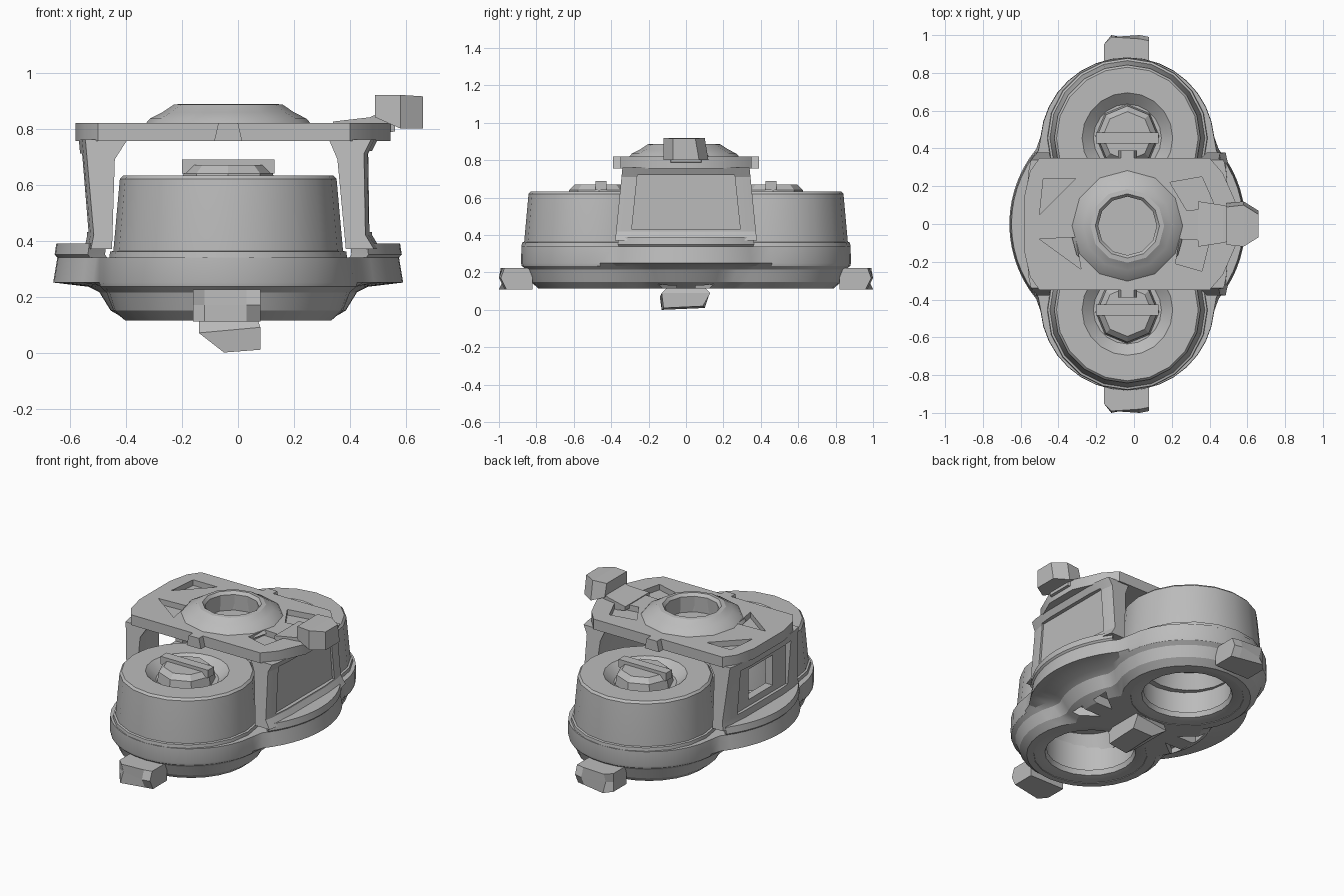
import bpy, bmesh
from math import sin, cos, pi, sqrt, radians

if "Cube" in bpy.data.objects:
    bpy.data.objects.remove(bpy.data.objects["Cube"])

grey = bpy.data.materials.new("plain grey")
grey.use_nodes = True
grey.diffuse_color = (0.5, 0.5, 0.5, 1)
grey.node_tree.nodes["Principled BSDF"].inputs["Base Color"].default_value = (0.5, 0.5, 0.5, 1)
CX = -0.035  # body axis


def loft(name, rings, closed=False, smooth=True):
    """Skin a stack of equal-length point rings; cap the ends or close the loop."""
    bm = bmesh.new()
    vs = [[bm.verts.new(p) for p in r] for r in rings]
    n = len(vs[0])
    pairs = list(zip(vs, vs[1:])) + ([(vs[-1], vs[0])] if closed else [])
    for a, b in pairs:
        for i in range(n):
            j = (i + 1) % n
            bm.faces.new((a[i], a[j], b[j], b[i]))
    if not closed:
        bm.faces.new(vs[0][::-1])
        bm.faces.new(vs[-1])
    bmesh.ops.recalc_face_normals(bm, faces=bm.faces)
    me = bpy.data.meshes.new(name)
    bm.to_mesh(me)
    bm.free()
    ob = bpy.data.objects.new(name, me)
    bpy.context.collection.objects.link(ob)
    me.materials.append(grey)
    if smooth:
        shade(ob)
    return ob


def shade(ob):
    bpy.ops.object.select_all(action="DESELECT")
    ob.select_set(True)
    bpy.context.view_layer.objects.active = ob
    bpy.ops.object.shade_smooth_by_angle(angle=radians(25))


def circle(r, z, y=0, n=20):
    return [(CX + r * cos(2 * pi * i / n), y + r * sin(2 * pi * i / n), z) for i in range(n)]


def lathe(name, profile, y=0, n=20, closed=False):
    return loft(name, [circle(r, z, y, n) for r, z in profile], closed)


def prism(name, pts, z0, z1):
    return loft(name, [[(x, y, z) for x, y in pts] for z in (z0, z1)], smooth=False)


def box(name, x0, x1, y0, y1, z0, z1):
    return prism(name, [(x0, y0), (x1, y0), (x1, y1), (x0, y1)], z0, z1)


def cut(ob, cutters):
    for c in cutters:
        m = ob.modifiers.new("cut", "BOOLEAN")
        m.operation, m.solver, m.object = "DIFFERENCE", "EXACT", c
    dg = bpy.context.evaluated_depsgraph_get()
    me = bpy.data.meshes.new_from_object(ob.evaluated_get(dg))
    ob.modifiers.clear()
    ob.data = me
    for c in cutters:
        bpy.data.objects.remove(c)
    shade(ob)


def outline(mid, end, z, n=64):
    """Union of a middle circle and two end circles, seen from the centre."""
    pts = []
    for i in range(n):
        a = 2 * pi * i / n
        d, s = abs(sin(a)) * 0.42, abs(cos(a)) * 0.42
        r = mid
        if s < end:
            r = max(r, d + sqrt(end * end - s * s))
        pts.append((CX + r * cos(a), r * sin(a), z))
    return pts


# Base housing: skirt and flange, with two wells and shallow pockets underneath
base = loft("base_housing", [outline(0.36, 0.37, 0.115), outline(0.42, 0.41, 0.15),
                             outline(0.46, 0.435, 0.215), outline(0.50, 0.458, 0.235),
                             outline(0.625, 0.462, 0.25), outline(0.61, 0.46, 0.34)])
cutters = [lathe("well_cutter", [(0.33, 0.10), (0.31, 0.15), (0.27, 0.16), (0.27, 0.36)], s * 0.43)
           for s in (-1, 1)]
for sx in (-1, 1):
    for sy in (-1, 1):
        tri = [(CX + sx * 0.24, sy * 0.05), (CX + sx * 0.38, sy * 0.05), (CX + sx * 0.37, sy * 0.15)]
        cutters.append(prism("pocket_cutter", tri, 0.05, 0.17))
cut(base, cutters)

for s, side in ((-1, "front"), (1, "back")):
    y = s * 0.455
    # Hollow drum with a dished top
    lathe(side + "_drum", [(0.01, 0.39), (0.22, 0.39), (0.26, 0.30), (0.41, 0.30),
                           (0.41, 0.365), (0.387, 0.62), (0.375, 0.633), (0.24, 0.633),
                           (0.18, 0.58), (0.01, 0.58)], y, 20)
    # Ridge around the foot of the drum
    lathe(side + "_drum_foot", [(0.39, 0.33), (0.425, 0.335), (0.422, 0.36), (0.39, 0.368)], y, 20, True)
    # Cap and slotted bar in the dish
    lathe(side + "_cap", [(0.17, 0.57), (0.16, 0.64), (0.13, 0.67)], y + s * 0.01, 8)
    box(side + "_cap_bar", -0.20, 0.13, y - 0.03, y + 0.03, 0.64, 0.69)
    # Rim lip around the well
    lathe(side + "_well_lip", [(0.25, 0.16), (0.26, 0.13), (0.31, 0.118), (0.35, 0.118), (0.36, 0.16)],
          s * 0.43, 20, True)
    # End lug
    loft(side + "_lug", [[(-0.16, s * 0.82, z), (0.08, s * 0.82, z), (0.08, s * (0.96 + t), z),
                          (0.03, s * (0.97 + t), z), (-0.12, s * (1.0 - t), z), (-0.16, s * 0.95, z)]
                         for z, t in ((0.11, 0.0), (0.17, 0.03), (0.225, 0.01))], smooth=False)
    # Small clip on the edge of the bridge
    loft(side + "_clip", [[(CX - w, s * 0.33, z), (CX + w, s * 0.33, z),
                           (CX + w, s * 0.39, z), (CX - w, s * 0.39, z)]
                          for w, z in ((0.05, 0.755), (0.035, 0.82))], smooth=False)

# Side ledges under the bridge legs
for s, side in ((-1, "right"), (1, "left")):
    arc = [(CX + s * 0.62 * cos(a * 0.105), 0.62 * sin(a * 0.105)) for a in range(-6, 7)]
    arc += [(CX + s * 0.44, 0.30), (CX + s * 0.44, -0.30)]
    loft(side + "_ledge", [[(CX + (x - CX) * k, y * k, z) for x, y in arc]
                           for k, z in ((0.97, 0.33), (1.0, 0.35), (0.99, 0.39))])


def leg(name, side, profile):
    """Leg with an x-z profile, wider at the foot and bowed outward in plan."""
    return loft(name, [[(x - side * 0.025 * s ** 4, s * (0.38 - 0.1 * (z - 0.36)), z) for x, z in profile]
                       for s in (-1, -0.85, -0.5, 0.5, 0.85, 1)], smooth=False)


# Bridge legs, each with a sunken outer panel; one has a window
right_leg = leg("right_leg", -1, [(-0.55, 0.37), (-0.475, 0.37), (-0.465, 0.69), (-0.42, 0.76),
                                  (-0.57, 0.76), (-0.54, 0.42)])
cut(right_leg, [box("panel_cutter", -0.70, -0.52, -0.25, 0.25, 0.43, 0.71),
                box("window_cutter", -0.80, -0.30, -0.12, 0.12, 0.47, 0.66)])
left_leg = leg("left_leg", 1, [(0.51, 0.37), (0.41, 0.37), (0.38, 0.69), (0.35, 0.76),
                               (0.50, 0.76), (0.475, 0.71), (0.48, 0.42)])
cut(left_leg, [loft("panel_cutter", [[(x, -0.29, 0.43), (x, 0.29, 0.43), (x, 0.26, 0.72), (x, -0.26, 0.72)]
                                     for x in (0.455, 0.70)], smooth=False)])

# Bridge plate with a blind bore and pockets
half = [(-0.58, 0.15), (-0.55, 0.28), (-0.50, 0.35), (0.40, 0.35), (0.47, 0.27), (0.545, 0.10)]
plate = prism("bridge_plate", half + [(x, -y) for x, y in half[::-1]], 0.755, 0.82)
cutters = [prism("bore_cutter", [p[:2] for p in circle(0.165, 0, -0.01, 10)], 0.77, 0.9)]
for tri in ([(-0.50, 0.05), (-0.31, 0.24), (-0.48, 0.24)],
            [(-0.50, -0.08), (-0.31, -0.07), (-0.28, -0.24)],
            [(0.19, 0.22), (0.36, 0.25), (0.43, 0.09), (0.28, 0.07)],
            [(0.24, -0.08), (0.40, -0.09), (0.36, -0.25), (0.22, -0.21)]):
    cutters.append(prism("pocket_cutter", tri, 0.785, 0.9))
cut(plate, cutters)

# Raised hub ring
lathe("hub_ring", [(0.16, 0.765), (0.31, 0.80), (0.28, 0.835), (0.235, 0.858), (0.195, 0.885),
                   (0.17, 0.888), (0.155, 0.87)], -0.01, 12, True)

# Arm and lug at the left end of the bridge
loft("lug_arm", [[(x, -w, z0), (x, w, z0), (x, w, z1), (x, -w, z1)]
                 for x, w, z0, z1 in ((0.34, 0.12, 0.80, 0.825), (0.47, 0.10, 0.77, 0.84),
                                      (0.56, 0.08, 0.79, 0.88))], smooth=False)
loft("left_lug", [[(x, -w, z0), (x, w, z0), (x, w - 0.02, z1), (x, -w, z1)]
                  for x, w, z0, z1 in ((0.49, 0.11, 0.84, 0.92), (0.58, 0.12, 0.80, 0.92),
                                       (0.66, 0.07, 0.80, 0.915))], smooth=False)

# Bottom lug
loft("bottom_lug", [[(-0.05, -0.13, 0.0), (0.08, -0.12, 0.01), (0.08, 0.09, 0.02), (-0.05, 0.10, 0.01)],
                    [(-0.14, -0.14, 0.07), (0.08, -0.13, 0.09), (0.08, 0.13, 0.09), (-0.14, 0.12, 0.07)],
                    [(-0.14, -0.10, 0.12), (0.07, -0.10, 0.12), (0.07, 0.10, 0.12), (-0.14, 0.10, 0.12)]],
     smooth=False)
